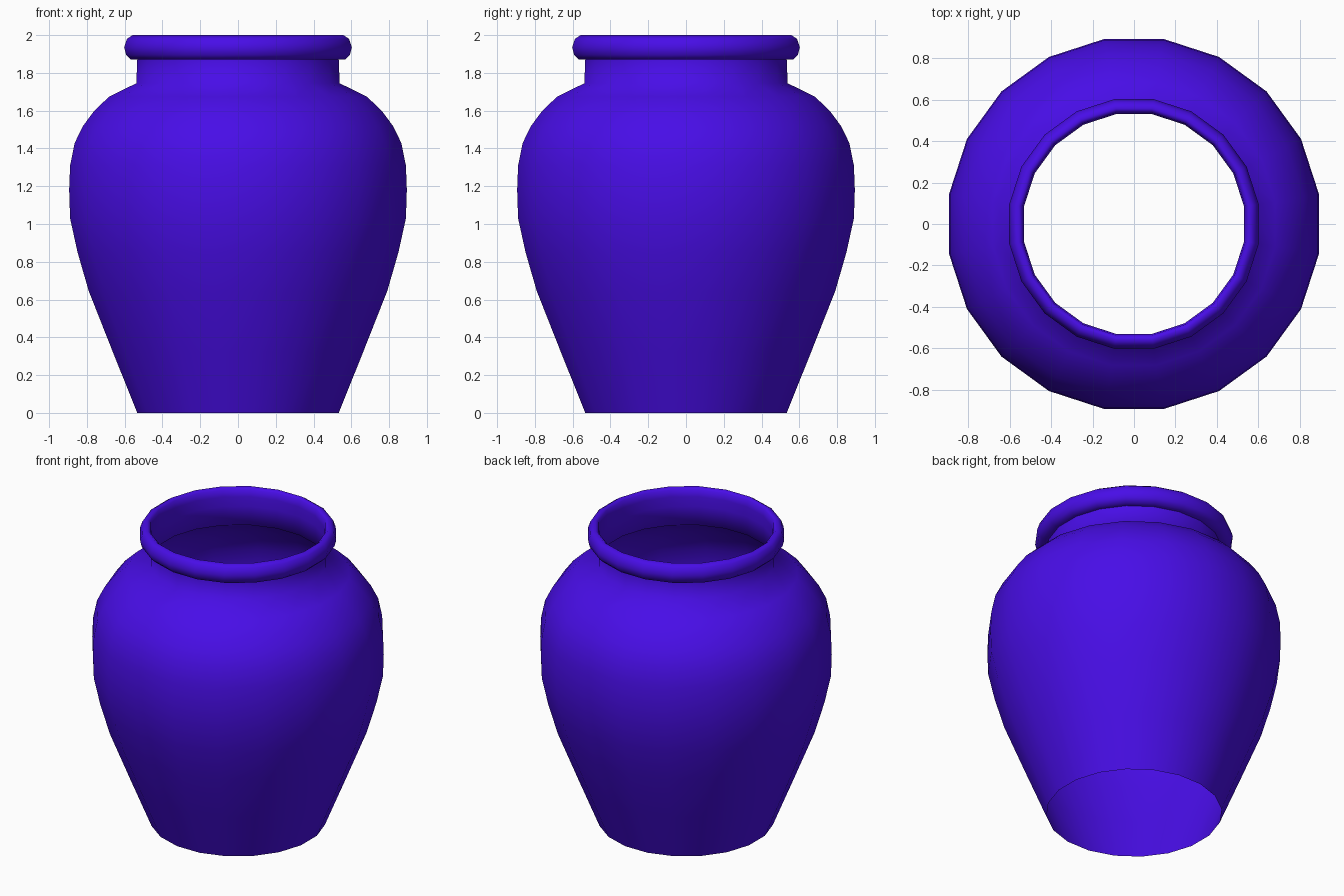
import bpy, bmesh
from math import cos, sin, radians, tau

if "Cube" in bpy.data.objects:
    bpy.data.objects.remove(bpy.data.objects["Cube"])

SIDES = 20

# Glossy violet-blue glaze
glaze = bpy.data.materials.new("blue_glaze")
glaze.diffuse_color = (0.065, 0.004, 0.8, 1)
glaze.use_nodes = True
glaze.node_tree.nodes["Principled BSDF"].inputs["Base Color"].default_value = glaze.diffuse_color


def lathe(name, profile, closed=False):
    """Spin a (radius, height) profile around z."""
    bm = bmesh.new()
    rings = [[bm.verts.new((r * cos(tau * (i + 0.5) / SIDES),
                            r * sin(tau * (i + 0.5) / SIDES), z))
              for i in range(SIDES)] for r, z in profile]
    pairs = list(zip(rings, rings[1:]))
    if closed:
        pairs.append((rings[-1], rings[0]))
    for low, high in pairs:
        for i in range(SIDES):
            j = (i + 1) % SIDES
            bm.faces.new((low[i], low[j], high[j], high[i]))
    mesh = bpy.data.meshes.new(name)
    bm.to_mesh(mesh)
    bm.free()
    obj = bpy.data.objects.new(name, mesh)
    bpy.context.collection.objects.link(obj)
    mesh.materials.append(glaze)
    bpy.ops.object.select_all(action='DESELECT')
    bpy.context.view_layer.objects.active = obj
    obj.select_set(True)
    bpy.ops.object.shade_smooth_by_angle(angle=radians(75))
    return obj


# Thin open-bottomed body with shoulder and straight neck
lathe("jar_body", [
    (0.54, 0), (0.67, 0.32), (0.80, 0.645), (0.86, 0.85), (0.90, 1.03),
    (0.905, 1.18), (0.90, 1.31), (0.875, 1.43), (0.83, 1.52), (0.77, 1.60),
    (0.69, 1.675), (0.545, 1.745), (0.54, 1.87)])

# Rolled lip around the mouth
lathe("jar_lip", [
    (0.54, 1.87), (0.575, 1.87), (0.60, 1.895), (0.61, 1.935),
    (0.595, 1.98), (0.565, 2.0), (0.545, 1.985), (0.538, 1.94)], closed=True)
